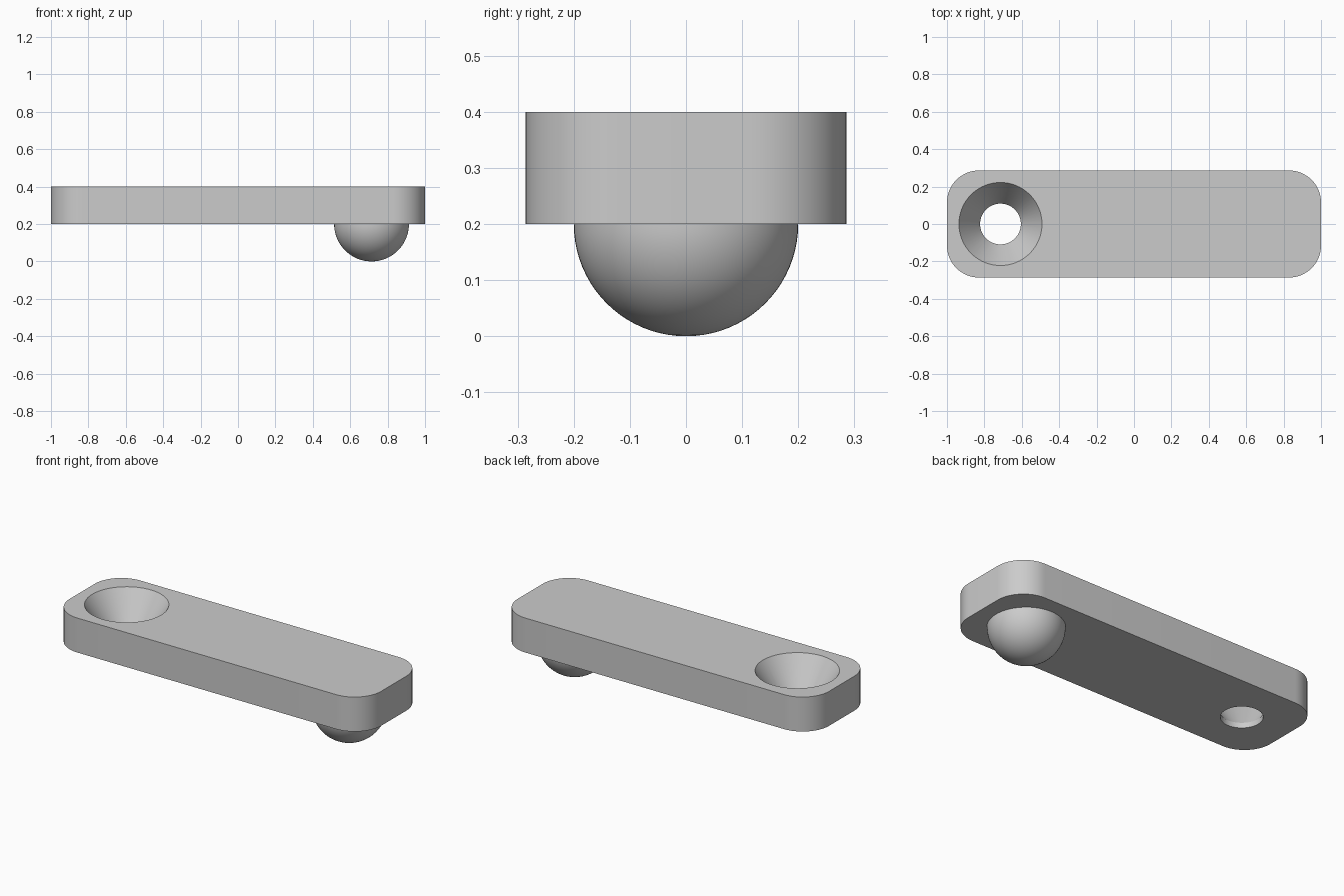
import bpy, bmesh, math
from mathutils import Vector

cube = bpy.data.objects.get("Cube")
if cube:
    bpy.data.objects.remove(cube, do_unlink=True)

HALF_LENGTH, HALF_WIDTH = 1.0, 0.286
BOTTOM, TOP = 0.2, 0.4
CORNER = 0.171
PIVOT = 0.714      # distance of ball and socket from the middle

grey = bpy.data.materials.new("plain grey")
grey.use_nodes = True
colour = (0.6, 0.6, 0.6, 1)
grey.diffuse_color = colour
grey.node_tree.nodes["Principled BSDF"].inputs["Base Color"].default_value = colour


def make_object(name, bm):
    bmesh.ops.recalc_face_normals(bm, faces=bm.faces)
    mesh = bpy.data.meshes.new(name)
    bm.to_mesh(mesh)
    bm.free()
    obj = bpy.data.objects.new(name, mesh)
    obj.data.materials.append(grey)
    bpy.context.collection.objects.link(obj)
    return obj


def revolve(name, profile, x, steps=64):
    """Turn a (radius, height) profile around the vertical axis at x."""
    bm = bmesh.new()
    verts = [bm.verts.new((x + r, 0, z)) for r, z in profile]
    edges = [bm.edges.new(pair) for pair in zip(verts, verts[1:])]
    bmesh.ops.spin(bm, geom=verts + edges, cent=(x, 0, 0), axis=(0, 0, 1),
                   angle=math.tau, steps=steps)
    bmesh.ops.remove_doubles(bm, verts=bm.verts, dist=0.0001)
    return make_object(name, bm)


def select_only(obj):
    bpy.ops.object.select_all(action='DESELECT')
    obj.select_set(True)
    bpy.context.view_layer.objects.active = obj


# Bar with rounded upright corners
bm = bmesh.new()
bmesh.ops.create_cube(bm, size=2)
bmesh.ops.scale(bm, verts=bm.verts,
                vec=(HALF_LENGTH, HALF_WIDTH, (TOP - BOTTOM) / 2))
bmesh.ops.translate(bm, verts=bm.verts, vec=(0, 0, (TOP + BOTTOM) / 2))
upright = [e for e in bm.edges
           if abs(e.verts[0].co.z - e.verts[1].co.z) > 0.1]
bmesh.ops.bevel(bm, geom=upright, offset=CORNER, segments=16, profile=0.5,
                affect='EDGES')
bar = make_object("bar", bm)

# Tapered socket with a short straight throat, cut through the bar
throat, mouth, throat_top = 0.109, 0.222, 0.23
slope = (mouth - throat) / (TOP - throat_top)
cutter = revolve("socket_cutter", [
    (0, BOTTOM - 0.1), (throat, BOTTOM - 0.1), (throat, throat_top),
    (mouth + slope * 0.05, TOP + 0.05), (0, TOP + 0.05)], -PIVOT)
cutter.hide_render = True
cut = bar.modifiers.new("socket", 'BOOLEAN')
cut.operation = 'DIFFERENCE'
cut.solver = 'EXACT'
cut.object = cutter
select_only(bar)
bpy.ops.object.modifier_apply(modifier=cut.name)
bpy.data.objects.remove(cutter, do_unlink=True)

# Half ball under the other end, with a short root inside the bar
arc = [(0.2 * math.sin(a), 0.2 - 0.2 * math.cos(a))
       for a in (math.pi / 2 * i / 20 for i in range(21))]
ball = revolve("ball", arc + [(0.2, 0.22), (0, 0.22)], PIVOT)

for part in (bar, ball):
    select_only(part)
    bpy.ops.object.shade_smooth_by_angle(angle=math.radians(30))
